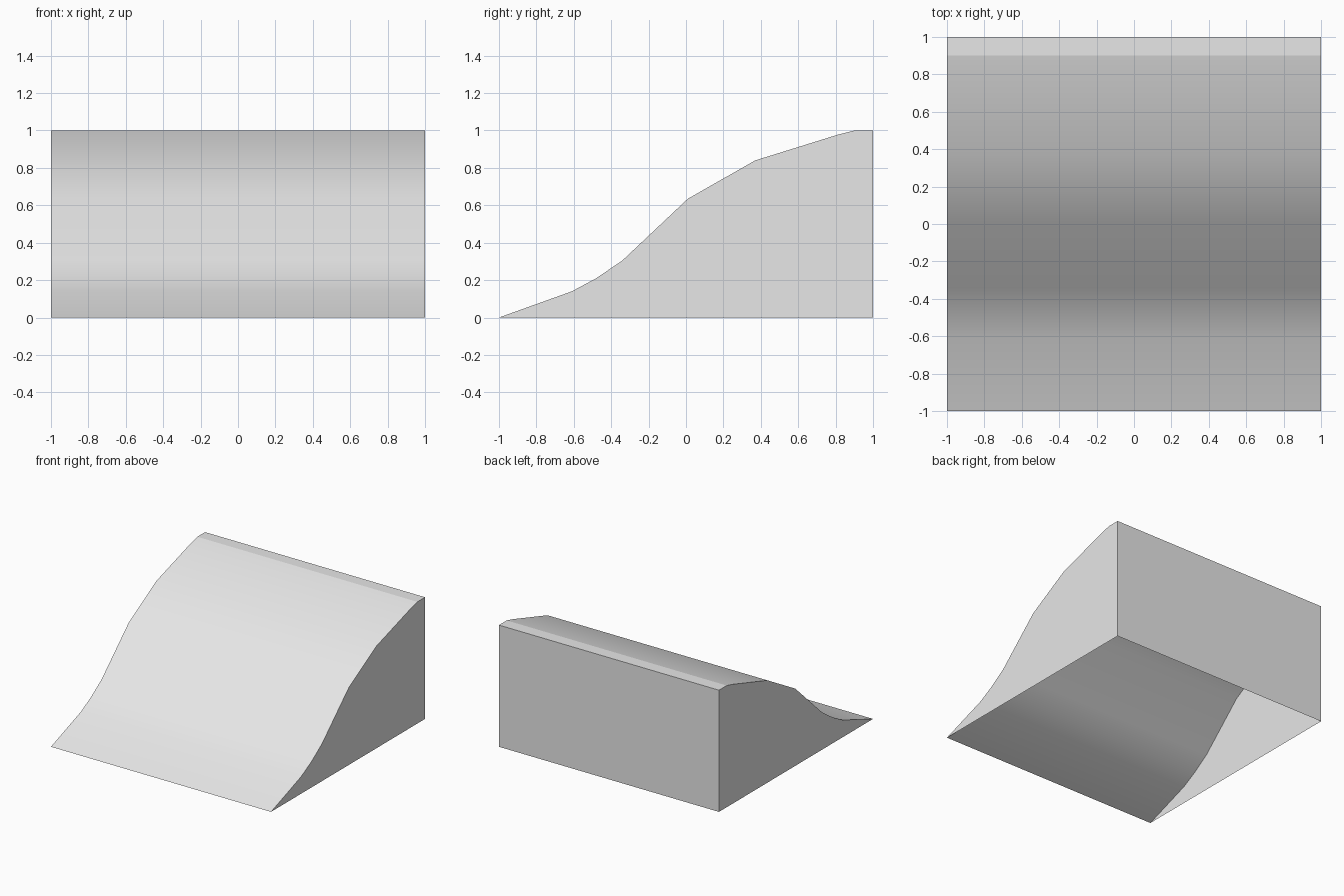
import bpy, bmesh, math

cube = bpy.data.objects.get("Cube")
if cube:
    bpy.data.objects.remove(cube, do_unlink=True)

# Side outline of the slope as (y, z), from the front toe to the back lip
PROFILE = [(-1, 0), (-0.61, 0.14), (-0.48, 0.21), (-0.34, 0.305), (0.01, 0.635),
           (0.37, 0.84), (0.82, 0.98), (0.9, 1), (1, 1)]
HALF_WIDTH = 1

grey = bpy.data.materials.new("light_grey")
grey.use_nodes = True
grey.diffuse_color = (0.8, 0.8, 0.8, 1)
grey.node_tree.nodes["Principled BSDF"].inputs["Base Color"].default_value = grey.diffuse_color

bm = bmesh.new()


def outline(x):
    """Slope points plus the lower back corner, at one side."""
    return [bm.verts.new((x, y, z)) for y, z in PROFILE + [(1, 0)]]


right, left = outline(-HALF_WIDTH), outline(HALF_WIDTH)

# Slope, flat lip and back wall; the underside stays open
for i in range(len(PROFILE)):
    bm.faces.new((right[i], left[i], left[i + 1], right[i + 1]))

# Side walls
bm.faces.new(right)
bm.faces.new(left[::-1])
bm.normal_update()

mesh = bpy.data.meshes.new("curved_ramp")
bm.to_mesh(mesh)
bm.free()
mesh.materials.append(grey)
ramp = bpy.data.objects.new("curved_ramp", mesh)
bpy.context.collection.objects.link(ramp)

# Smooth slope with crisp borders, and a flat-shaded lip
bpy.ops.object.select_all(action='DESELECT')
ramp.select_set(True)
bpy.context.view_layer.objects.active = ramp
bpy.ops.object.shade_smooth_by_angle(angle=math.radians(30))
for face in mesh.polygons:
    if face.normal.z > 0.999:
        face.use_smooth = False
